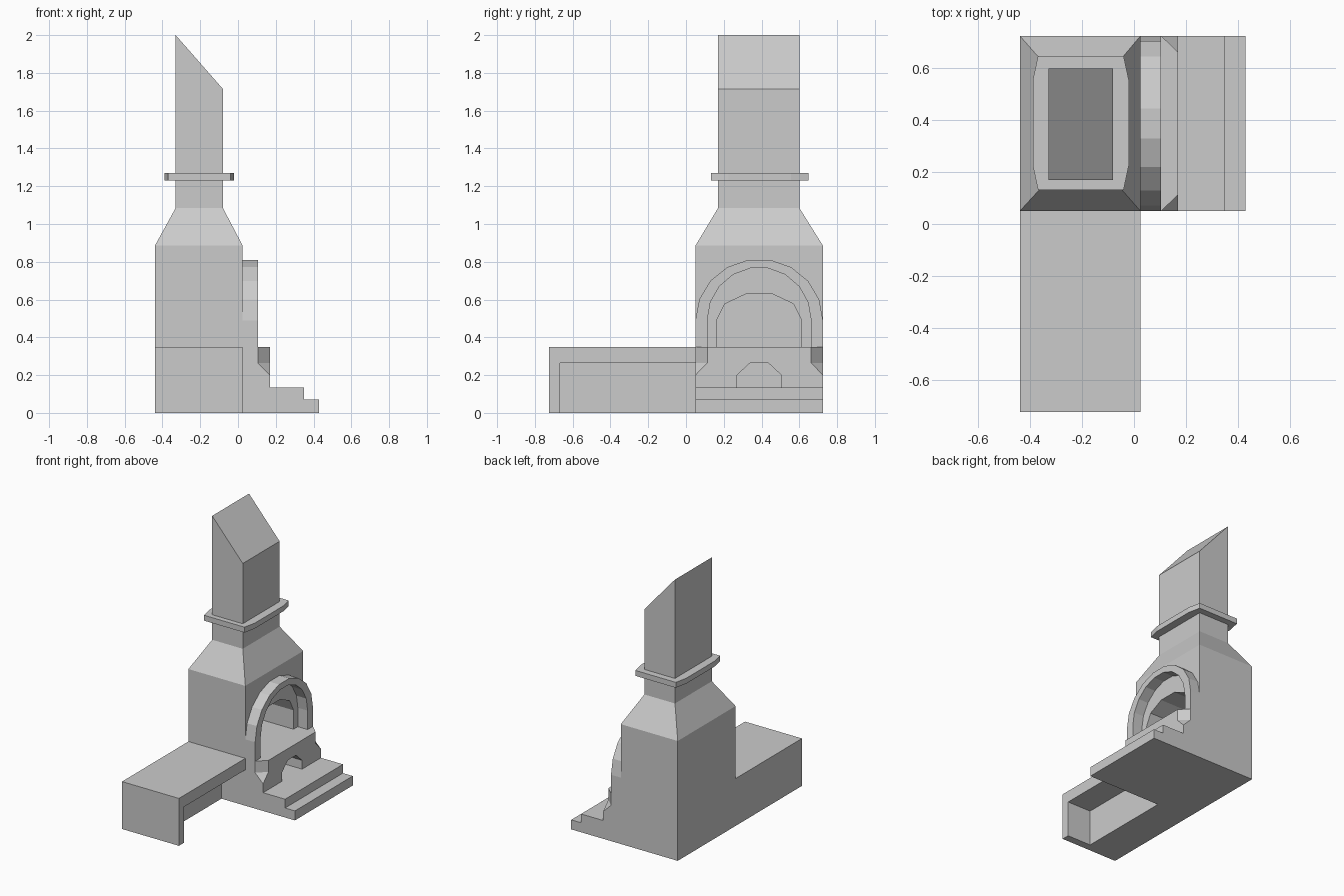
import bpy, bmesh, math
from mathutils import Vector

if "Cube" in bpy.data.objects:
    bpy.data.objects.remove(bpy.data.objects["Cube"])

stone = bpy.data.materials.new("pale_grey_stone")
stone.diffuse_color = (0.6, 0.6, 0.6, 1)
stone.use_nodes = True
stone.node_tree.nodes["Principled BSDF"].inputs["Base Color"].default_value = stone.diffuse_color

X0, X1 = -0.44, 0.025      # body width
Y0, Y1 = 0.05, 0.725       # body depth
YC = (Y0 + Y1) / 2


def finish(name, bm):
    bmesh.ops.recalc_face_normals(bm, faces=bm.faces)
    me = bpy.data.meshes.new(name)
    bm.to_mesh(me)
    bm.free()
    me.materials.append(stone)
    ob = bpy.data.objects.new(name, me)
    bpy.context.collection.objects.link(ob)
    return ob


def loft(name, rings):
    """Skin a stack of equal-length point rings and cap both ends."""
    bm = bmesh.new()
    loops = [[bm.verts.new(p) for p in r] for r in rings]
    for a, b in zip(loops, loops[1:]):
        for i in range(len(a)):
            j = (i + 1) % len(a)
            bm.faces.new((a[i], a[j], b[j], b[i]))
    bm.faces.new(loops[0])
    bm.faces.new(loops[-1])
    return finish(name, bm)


def rect(x0, x1, y0, y1, z0, z1=None):
    z1 = z0 if z1 is None else z1
    return [(x0, y0, z0), (x1, y0, z1), (x1, y1, z1), (x0, y1, z0)]


def along_x(name, yz, xa, xb):
    return loft(name, [[(x, y, z) for y, z in yz] for x in (xa, xb)])


def along_y(name, xz, ya, yb):
    return loft(name, [[(x, y, z) for x, z in xz] for y in (ya, yb)])


def cut(ob, cutter):
    m = ob.modifiers.new("cut", 'BOOLEAN')
    m.operation, m.solver, m.object = 'DIFFERENCE', 'EXACT', cutter
    cutter.hide_render = True
    cutter.hide_set(True)


def arch(ry, rz, n, spring=0.49):
    """Half-ellipse points from the back side to the front side."""
    return [(YC + ry * math.cos(math.pi * i / n),
             spring + rz * math.sin(math.pi * i / n)) for i in range(n + 1)]


# Fireplace body, sloped shoulders and slanted chimney
body = loft("body_and_chimney", [
    rect(X0, X1, Y0, Y1, 0), rect(X0, X1, Y0, Y1, 0.885),
    rect(-0.33, -0.08, 0.17, 0.60, 1.085),
    rect(-0.33, -0.08, 0.17, 0.60, 2.0, 1.715)])

# Bowed collar around the chimney
outline = [(-0.37, 0.132), (-0.04, 0.132), (-0.02, 0.225), (-0.02, 0.555),
           (-0.04, 0.648), (-0.37, 0.648), (-0.39, 0.555), (-0.39, 0.225)]
loft("chimney_collar", [[(x, y, z) for x, y in outline] for z in (1.23, 1.27)])

# Stepped hearth with ledge
hearth = along_y("stepped_hearth", [
    (X1, 0), (0.43, 0), (0.43, 0.07), (0.35, 0.07), (0.35, 0.135),
    (0.17, 0.135), (0.17, 0.35), (X1, 0.35)], Y0, Y1)

# Chamfered ledge corners
for side in (-1, 1):
    a, b, c = Vector((0.105, 0.05, 0.265)), Vector((0.17, 0.113, 0.265)), Vector((0.17, 0.05, 0.2))
    d = b - a
    low = [a - d, b + d, c + c - (a + b) / 2]
    if side > 0:
        low = [Vector((p.x, 2 * YC - p.y, p.z)) for p in low]
    cut(hearth, loft("corner_cutter", [low, [(p.x, p.y, 0.4) for p in low]]))

# Small log niche under the ledge
niche = along_x("niche_cutter", [
    (0.27, 0.135), (0.27, 0.2), (0.34, 0.265), (0.435, 0.265),
    (0.505, 0.2), (0.505, 0.135)], -0.2, 0.2)
cut(hearth, niche)
cut(body, niche)

# Arched firebox opening
opening = arch(0.225, 0.147, 5)
firebox = along_x("firebox_cutter",
                  [(opening[0][0], 0.35)] + opening + [(opening[-1][0], 0.35)], -0.34, 0.05)
cut(body, firebox)

# Raised arch surround
outer = arch((Y1 - Y0) / 2, 0.325, 9)
inner = arch(0.275, 0.28, 9)
surround = ([(Y1, 0.35)] + outer + [(Y0, 0.35), (inner[-1][0], 0.35)]
            + inner[::-1] + [(inner[0][0], 0.35)])
along_x("arch_surround", surround, X1, 0.105)

# Side bench with open recess facing the hearth side
bench = loft("side_bench", [rect(X0, X1, -0.725, Y0, z) for z in (0, 0.35)])
recess = loft("recess_cutter", [rect(-0.17, 0.1, -0.668, 0.1, z) for z in (-0.1, 0.265)])
cut(bench, recess)
